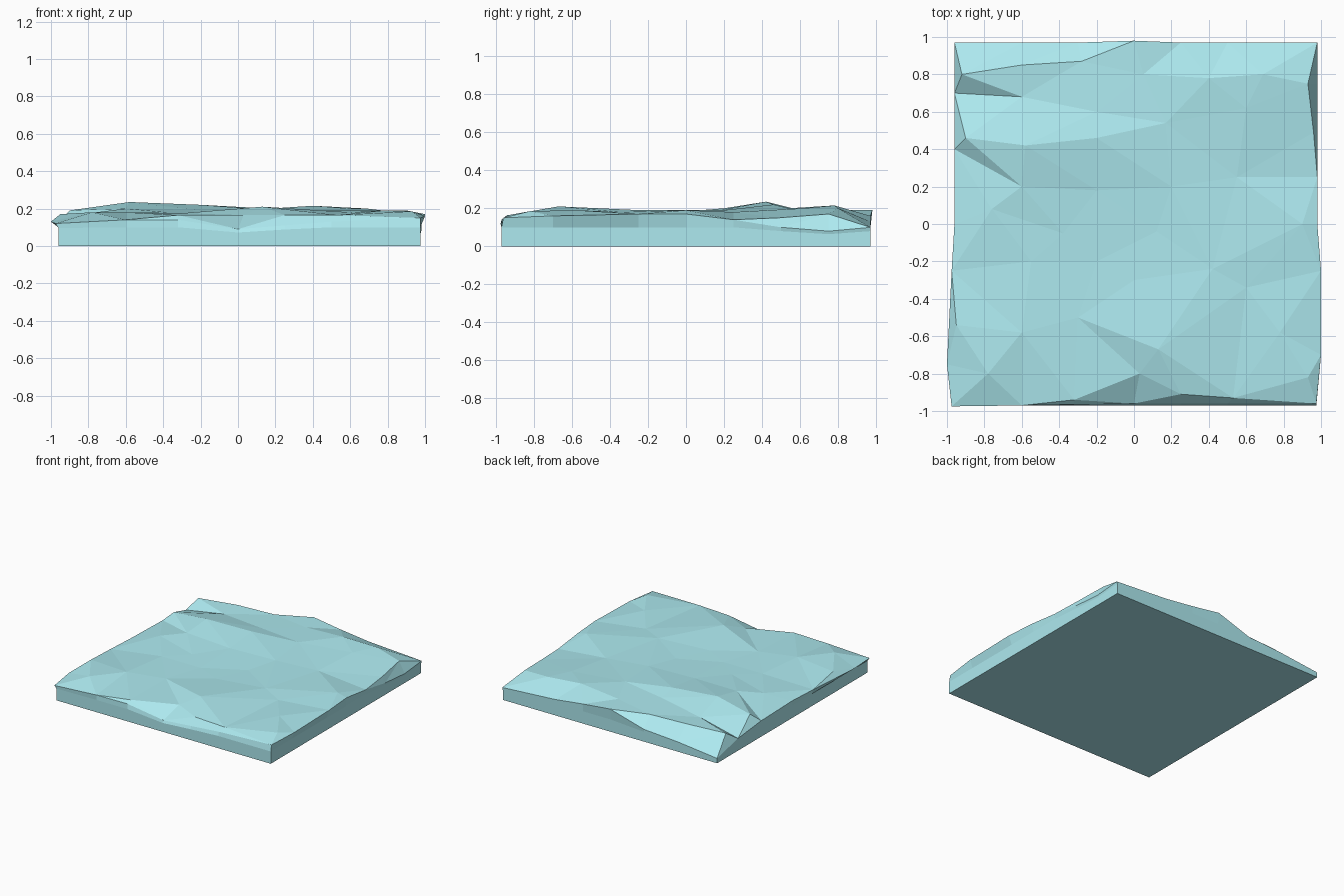
import bpy, bmesh
from mathutils import Vector
from mathutils.geometry import delaunay_2d_cdt

if "Cube" in bpy.data.objects:
    bpy.data.objects.remove(bpy.data.objects["Cube"])

# Uneven upper rim, counter-clockwise from the front left corner
RIM = [(-.975, -.975, .12), (-.6, -.97, .14), (-.32, -.965, .14), (0, -.96, .09),
       (.25, -.96, .11), (.5, -.96, .13), (.975, -.96, .15), (1, -.7, .16),
       (1, -.25, .17), (.98, 0, .17), (.98, .25, .14), (.98, .5, .1),
       (.98, .75, .08), (.98, .97, .1), (.5, .97, .13), (.25, .97, .16),
       (0, .98, .19), (-.3, .97, .1), (-.6, .97, .08), (-.96, .97, .04),
       (-.96, .7, .1), (-.96, .4, .13), (-.96, 0, .14), (-.975, -.25, .14),
       (-1, -.75, .13)]

# Landmark bumps and hollows of the faceted top
BUMPS = [(-.78, -.8, .18), (-.32, -.94, .165), (.03, -.8, .165), (.25, -.91, .165),
         (.53, -.93, .165), (.93, -.82, .185), (-.95, -.54, .17), (-.6, -.58, .18),
         (-.3, -.5, .175), (.13, -.67, .21), (.78, -.58, .19), (0, -.3, .18),
         (.42, -.24, .19), (.6, -.34, .18), (-.55, -.2, .175), (-.38, -.05, .18),
         (-.2, -.2, .175), (.12, -.04, .18), (.55, .25, .18), (.9, 0, .19),
         (-.76, .08, .18), (-.6, .2, .2), (-.2, .18, .19), (.2, .2, .19),
         (-.9, .46, .19), (-.58, .42, .235), (-.2, .46, .22), (.17, .54, .2),
         (-.2, .6, .19), (.6, .62, .2), (.96, .49, .15), (-.92, .8, .17),
         (-.6, .85, .18), (-.28, .87, .18), (.4, .78, .215), (.69, .8, .2),
         (.93, .75, .17), (-.6, .68, .17), (.05, .8, .19)]


def clamp(v, lo, hi):
    return max(lo, min(hi, v))


# Faceted top: triangulate rim and bumps together
points = RIM + BUMPS
n = len(RIM)
flat, _, faces, origins, _, _ = delaunay_2d_cdt(
    [Vector(p[:2]) for p in points], [], [list(range(n))], 1, 1e-5)
bm = bmesh.new()
top = [bm.verts.new((v.x, v.y, points[o[0]][2])) for v, o in zip(flat, origins)]
for f in faces:
    bm.faces.new([top[i] for i in f])
rim = [None] * n
for v, o in zip(top, origins):
    for i in o:
        if i < n:
            rim[i] = v

# Straight block sides, slightly inset below the rim
corners = {0: (-.96, -.97), 6: (.975, -.97), 13: (.975, .97), 19: (-.96, .97)}


def ring(height):
    out = []
    for i, (x, y, z) in enumerate(RIM):
        if i in corners:
            x, y = corners[i]
        elif i < 6:
            y = -.97
        elif i < 13:
            x = .975
        elif i < 19:
            y = .97
        else:
            x = -.96
        out.append(bm.verts.new((clamp(x, -.96, .975), y, min(height, z * .8))))
    return out


shoulder, foot = ring(.1), ring(0)
for lower, upper in ((foot, shoulder), (shoulder, rim)):
    for i in range(n):
        j = (i + 1) % n
        bm.faces.new((lower[i], lower[j], upper[j], upper[i]))
bm.faces.new(foot[::-1])
bmesh.ops.recalc_face_normals(bm, faces=bm.faces[:])

mesh = bpy.data.meshes.new("ice_slab")
bm.to_mesh(mesh)
bm.free()
slab = bpy.data.objects.new("ice_slab", mesh)
bpy.context.collection.objects.link(slab)

# Pale cyan colour
mat = bpy.data.materials.new("pale_ice")
mat.diffuse_color = (.42, .82, .87, 1)
mat.use_nodes = True
mat.node_tree.nodes["Principled BSDF"].inputs["Base Color"].default_value = mat.diffuse_color
mesh.materials.append(mat)
